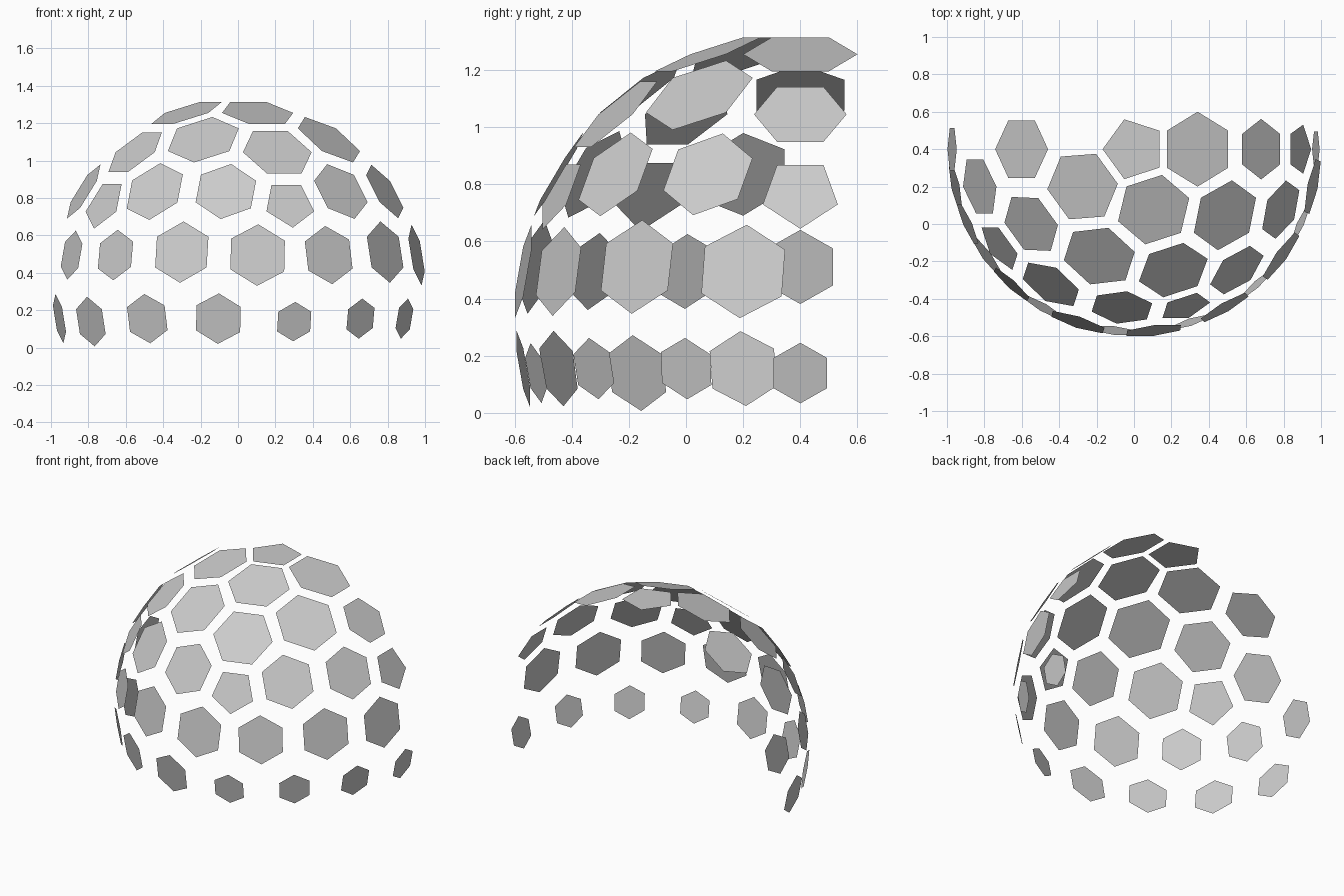
import bpy, math
from mathutils import Vector

if "Cube" in bpy.data.objects:
    bpy.data.objects.remove(bpy.data.objects["Cube"])

CENTER, DIST = Vector((0, 0.4, 0.325)), 0.99

# Icosahedron directions: pole, upper ring, lower ring, bottom
LAT = math.atan(0.5)
def direction(az, lat):
    a = math.radians(az)
    return Vector((math.cos(lat) * math.cos(a), math.cos(lat) * math.sin(a), math.sin(lat)))

ico = ([Vector((0, 0, 1))] + [direction(72 * i, LAT) for i in range(5)]
       + [direction(72 * i + 36, -LAT) for i in range(5)] + [Vector((0, 0, -1))])

def near(a, b):
    return a is not b and a.dot(b) > 0.4

# Panel slots: (normal, direction of first corner, number of sides)
slots = []
for i, a in enumerate(ico):
    friend = next(b for b in ico if near(a, b))
    slots.append((a, a - friend, 5))                       # pentagon on each corner
    for j in range(i + 1, 12):
        b = ico[j]
        if not near(a, b):
            continue
        for t in (1 / 3, 2 / 3):                           # two hexagons on each edge
            slots.append((a.lerp(b, t).normalized(), a.cross(b), 6))
        for c in ico[j + 1:]:
            if near(a, c) and near(b, c):                  # one hexagon on each face
                slots.append(((a + b + c).normalized(), a, 6))

# Keep the front upper part, ordered in rows from the top, left to right
slots = [s for s in slots if s[0].y < 0.001 and s[0].z > -0.25]
slots.sort(key=lambda s: (-round(s[0].z * 10), math.atan2(s[0].x, max(-s[0].y, 0))))

# Panel radius, row by row
sizes = [0.168,
         0.198, 0.2, 0.2,
         0.178, 0.2, 0.2,
         0.178, 0.193, 0.162,
         0.17, 0.178, 0.173, 0.172, 0.168,
         0.147, 0.141, 0.138,
         0.132, 0.133, 0.137, 0.167, 0.167, 0.158, 0.167, 0.166,
         0.133, 0.135, 0.134, 0.137, 0.107, 0.109, 0.109, 0.108]

# Flat regular panels tangent to the sphere
verts, faces = [], []
for (n, toward, sides), r in zip(slots, sizes):
    u = (toward - n * toward.dot(n)).normalized()
    v = n.cross(u)
    start = len(verts)
    for k in range(sides):
        t = 2 * math.pi * k / sides
        verts.append(CENTER + n * DIST + (u * math.cos(t) + v * math.sin(t)) * r)
    faces.append(range(start, start + sides))

mesh = bpy.data.meshes.new("dome_panels")
mesh.from_pydata([tuple(p) for p in verts], [], [list(f) for f in faces])
mesh.update()
bpy.context.collection.objects.link(bpy.data.objects.new("dome_panels", mesh))
